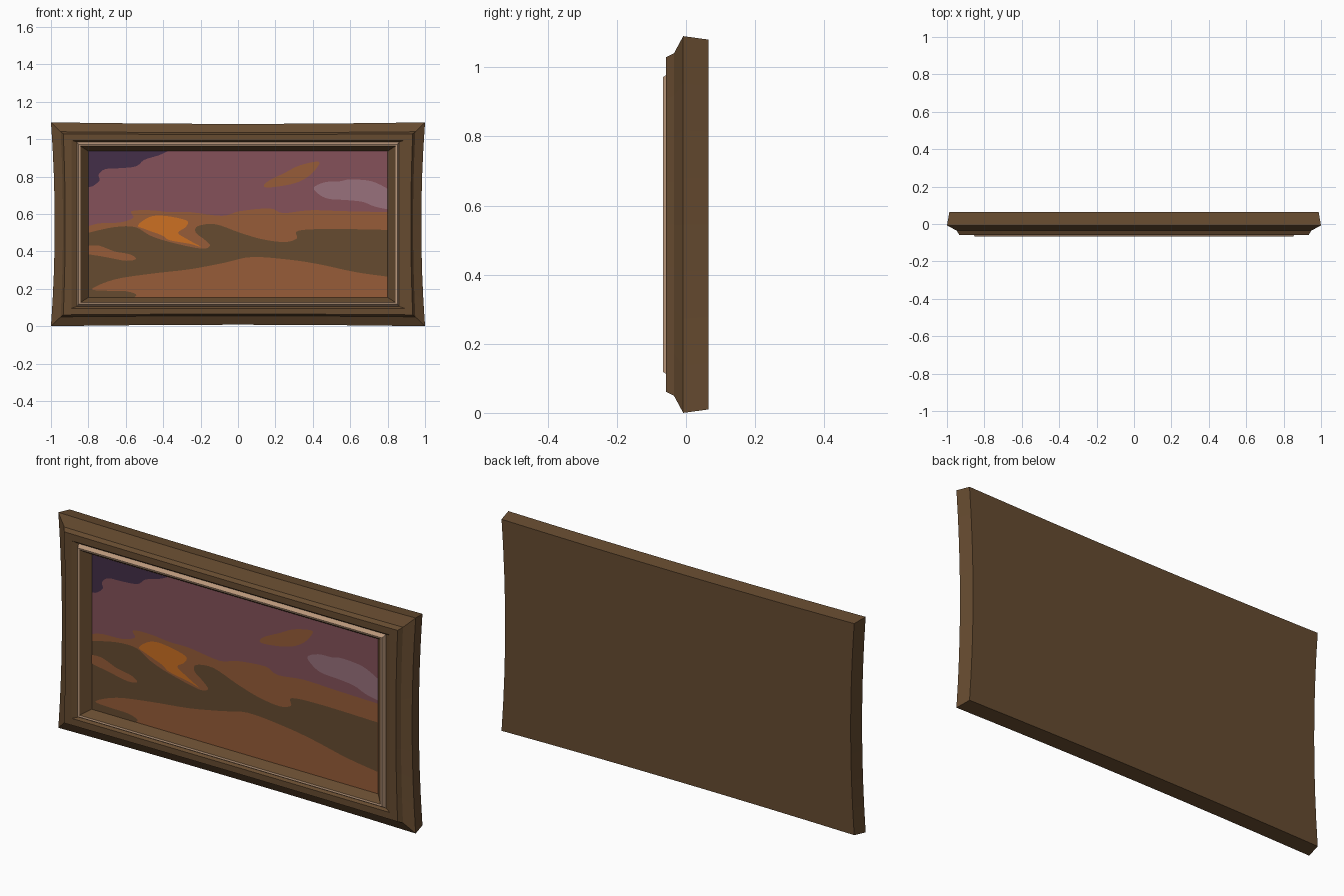
import bpy, bmesh, math
from mathutils import Vector

if "Cube" in bpy.data.objects:
    bpy.data.objects.remove(bpy.data.objects["Cube"])

HALF_W, HALF_H, MID_Z = 1.0, 0.545, 0.545
PAINT_Y = -0.022


def material(name, r, g, b):
    def lin(c):
        c = min(1.0, c / 255)
        return c / 12.92 if c <= 0.04045 else ((c + 0.055) / 1.055) ** 2.4
    m = bpy.data.materials.new(name)
    m.diffuse_color = (lin(r), lin(g), lin(b), 1)
    m.use_nodes = True
    m.node_tree.nodes["Principled BSDF"].inputs["Base Color"].default_value = m.diffuse_color
    return m


BROWN = material("walnut brown", 102, 75, 48)
TAN = material("pale tan", 184, 150, 122)
PLUM = material("dusk plum", 133, 81, 90)
INDIGO = material("dark indigo", 67, 47, 72)
SIENNA = material("burnt sienna", 151, 92, 56)
ORANGE = material("bright orange", 204, 112, 34)
MAUVE = material("soft mauve", 152, 113, 124)


def add_object(name, bm, mats):
    me = bpy.data.meshes.new(name)
    bm.to_mesh(me)
    bm.free()
    for m in mats:
        me.materials.append(m)
    ob = bpy.data.objects.new(name, me)
    bpy.context.collection.objects.link(ob)
    return ob


def ring_points(y, ix, iz, px, pz, n=8):
    """Rectangle loop, inset by ix/iz, with sides pinched inwards by px/pz."""
    w, h = HALF_W - ix, HALF_H - iz
    pts = []
    for side in range(4):
        for k in range(n):
            t = -1 + 2 * k / n
            bow = 1 - t * t
            x, z = [(t * w, -h + pz * bow), (w - px * bow, t * h),
                    (-t * w, h - pz * bow), (-w + px * bow, -t * h)][side]
            pts.append((x, y, z + MID_Z))
    return pts


# Frame moulding: y, inset x, inset z, pinch x, pinch z
profile = [
    (0.065, 0.013, 0.010, 0.020, 0.008),
    (-0.008, 0.000, 0.000, 0.020, 0.008),
    (-0.035, 0.052, 0.050, 0.012, 0.005),
    (-0.058, 0.066, 0.061, 0.010, 0.004),
    (-0.058, 0.110, 0.096, 0.000, 0.000),
    (-0.046, 0.140, 0.106, 0.000, 0.000),
    (-0.066, 0.148, 0.118, 0.000, 0.000),
    (-0.064, 0.158, 0.127, 0.000, 0.000),
    (PAINT_Y, 0.200, 0.154, 0.000, 0.000),
]
TAN_STRIPS = (5, 6)
bm = bmesh.new()
rings = [[bm.verts.new(p) for p in ring_points(*row)] for row in profile]
for i in range(len(rings) - 1):
    a, b = rings[i], rings[i + 1]
    for k in range(len(a)):
        j = (k + 1) % len(a)
        f = bm.faces.new((a[k], a[j], b[j], b[k]))
        f.material_index = 1 if i in TAN_STRIPS else 0
bm.faces.new(rings[0])      # flat back
bm.faces.new(rings[-1])     # backing behind the painting
bmesh.ops.recalc_face_normals(bm, faces=bm.faces)
add_object("picture_frame", bm, [BROWN, TAN])

# Painting area limits
X0, X1 = -0.8, 0.8
Z0, Z1 = 0.154, 0.936


def on_border(p, q):
    return any(abs(p[i] - v) < 0.006 and abs(q[i] - v) < 0.006
               for i, v in ((0, X0), (0, X1), (1, Z0), (1, Z1)))


def paint_shape(name, mat, layer, pts, steps=4):
    """Flat painted patch with a softened outline, clipped to the canvas."""
    pts = [Vector((min(X1, max(X0, x)), min(Z1, max(Z0, z)))) for x, z in pts]
    n, out = len(pts), []
    for i in range(n):
        p0, p1, p2, p3 = (pts[(i + d) % n] for d in (-1, 0, 1, 2))
        if on_border(p1, p2):
            out.append(p1)
            continue
        if on_border(p0, p1):
            p0 = p1
        if on_border(p2, p3):
            p3 = p2
        for s in range(steps):
            t = s / steps
            q = 0.5 * (2 * p1 + (p2 - p0) * t + (2 * p0 - 5 * p1 + 4 * p2 - p3) * t * t
                       + (3 * p1 - p0 - 3 * p2 + p3) * t ** 3)
            out.append(Vector((min(X1, max(X0, q.x)), min(Z1, max(Z0, q.y)))))
    bm = bmesh.new()
    y = PAINT_Y - 0.001 * (layer + 1)
    f = bm.faces.new([bm.verts.new((p.x, y, p.y)) for p in out])
    f.normal_update()
    if f.normal.y > 0:
        f.normal_flip()
    bmesh.ops.triangulate(bm, faces=[f])
    add_object(name, bm, [mat])


# Sky
paint_shape("evening_sky", PLUM, 0, [(X0, Z0), (X1, Z0), (X1, Z1), (X0, Z1)])
paint_shape("dark_cloud", INDIGO, 1, [
    (-.8, .936), (-.375, .936), (-.42, .915), (-.5, .89), (-.545, .855), (-.63, .845),
    (-.71, .84), (-.745, .81), (-.74, .78), (-.775, .75), (-.8, .745)])
paint_shape("glowing_cloud", SIENNA, 1, [
    (.14, .745), (.16, .775), (.25, .82), (.33, .86), (.43, .88), (.42, .845),
    (.375, .80), (.305, .765), (.2, .745)])
paint_shape("pale_cloud", MAUVE, 1, [
    (.405, .74), (.465, .77), (.545, .775), (.6, .785), (.715, .775), (.8, .735), (.8, .625),
    (.73, .64), (.665, .665), (.57, .675), (.49, .68), (.44, .70)])

# Land
paint_shape("lit_land", SIENNA, 2, [
    (-.8, .154), (-.8, .535), (-.74, .55), (-.63, .555), (-.56, .58), (-.57, .615), (-.47, .62),
    (-.365, .61), (-.255, .61), (-.085, .59), (.01, .615), (.17, .63), (.24, .605),
    (.385, .62), (.57, .615), (.8, .61), (.8, .154)])
paint_shape("shadow_hills", BROWN, 3, [
    (-.8, .50), (-.66, .53), (-.55, .53), (-.47, .485), (-.365, .45), (-.2, .415), (-.15, .43),
    (-.175, .46), (-.225, .5), (-.215, .535), (-.12, .545), (.01, .5), (.13, .465),
    (.25, .45), (.315, .47), (.32, .51), (.49, .52), (.8, .515), (.8, .265), (.625, .29),
    (.44, .33), (.28, .355), (.075, .37), (-.07, .34), (-.255, .305), (-.47, .28),
    (-.66, .25), (-.78, .2), (-.71, .19), (-.6, .187), (-.545, .17), (-.555, .154), (-.8, .154)])
paint_shape("left_slope", SIENNA, 4, [
    (-.8, .43), (-.74, .43), (-.66, .4), (-.58, .385), (-.545, .36), (-.6, .35),
    (-.71, .37), (-.8, .385)])
paint_shape("sunlit_ridge", ORANGE, 5, [
    (-.535, .54), (-.47, .585), (-.39, .59), (-.275, .565), (-.28, .53), (-.32, .5),
    (-.28, .47), (-.2, .425), (-.255, .44), (-.365, .46), (-.405, .485), (-.5, .52)])
